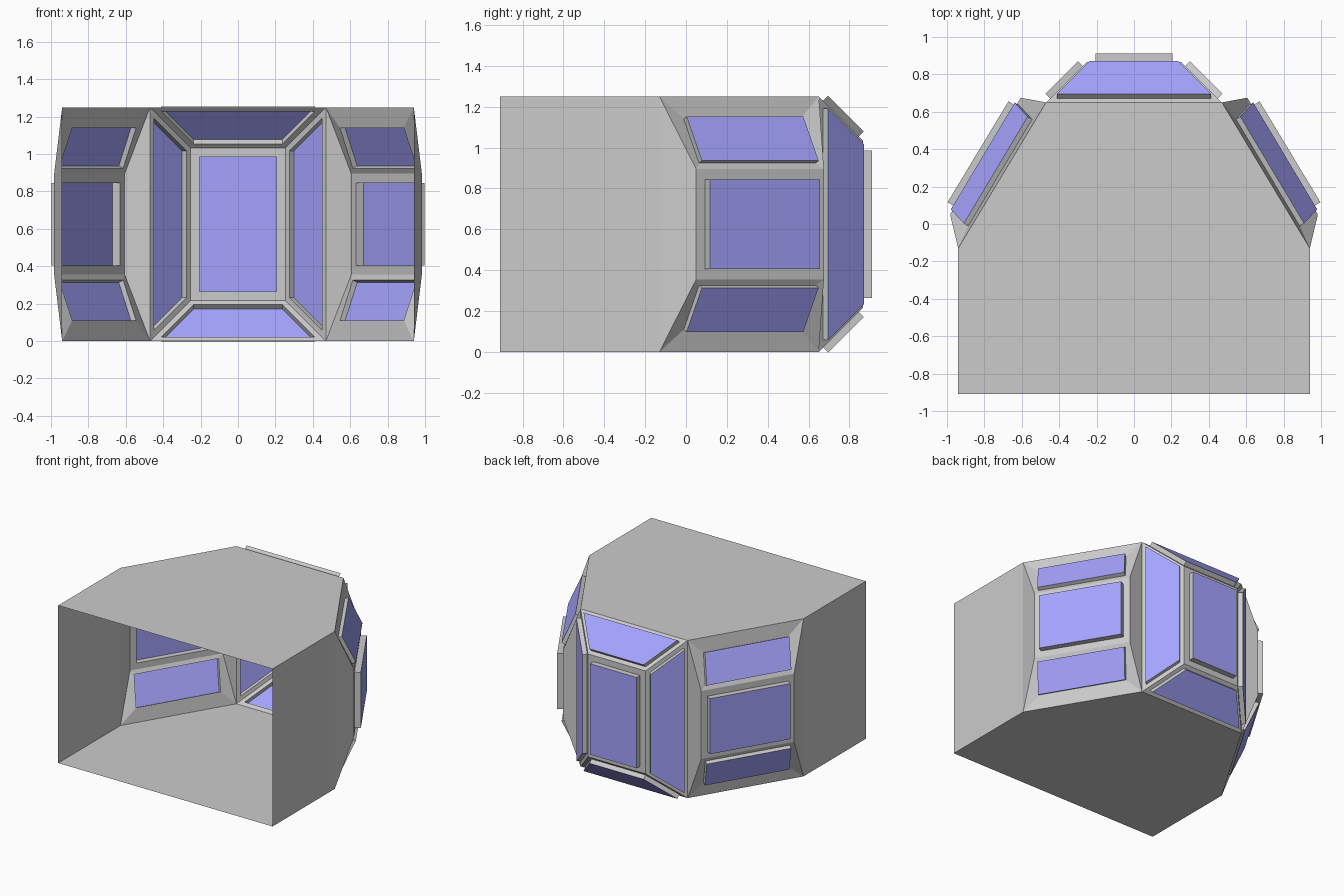
import bpy, bmesh
from mathutils import Vector

if "Cube" in bpy.data.objects:
    bpy.data.objects.remove(bpy.data.objects["Cube"])

H = 1.25
CENTRE = Vector((0, 0.1, H / 2))
hull, glass = bmesh.new(), bmesh.new()


def face(bm, pts):
    return bm.faces.new([bm.verts.new(p) for p in pts])


def inset(pts, d):
    """Shrink a convex polygon evenly by d."""
    out = []
    for i, p in enumerate(pts):
        a = (pts[i - 1] - p).normalized()
        b = (pts[(i + 1) % len(pts)] - p).normalized()
        out.append(p + (a + b) * d / a.cross(b).length)
    return out


def window(outer, depth, margin=0.0, inner=None):
    """Panel with a hole, a raised rim and a glass cap."""
    outer = [Vector(p) for p in outer]
    inner = [Vector(p) for p in inner] if inner else inset(outer, margin)
    n = (inner[1] - inner[0]).cross(inner[3] - inner[0]).normalized()
    mid = sum(inner, Vector()) / 4
    if n.dot(mid - CENTRE) < 0:
        n = -n
    cap = [p + n * depth for p in inner]
    for i in range(4):
        j = (i + 1) % 4
        face(hull, (outer[i], outer[j], inner[j], inner[i]))
        face(hull, (inner[i], inner[j], cap[j], cap[i]))
    f = face(glass, cap)
    f.normal_update()
    if f.normal.dot(n) < 0:
        f.normal_flip()


# floor and roof
plan = [(-0.94, -0.91), (0.94, -0.91), (0.94, -0.13),
        (0.47, 0.65), (-0.47, 0.65), (-0.94, -0.13)]
for z in (0, H):
    face(hull, [(x, y, z) for x, y in plan])

# nose: tapered ring of four windows around the end window
base = [(-0.47, 0.65, 0), (0.47, 0.65, 0), (0.47, 0.65, H), (-0.47, 0.65, H)]
tip = [(-0.253, 0.867, 0.217), (0.253, 0.867, 0.217),
       (0.253, 0.867, H - 0.217), (-0.253, 0.867, H - 0.217)]
for i in range(4):
    j = (i + 1) % 4
    window((base[i], base[j], tip[j], tip[i]), 0.035, 0.03)
window(tip, 0.044, 0.048)

# sides: plain wall, bulged plate and slanted windows
for s in (-1, 1):
    face(hull, [(s * 0.94, -0.91, 0), (s * 0.94, -0.13, 0), (s * 0.94, -0.13, H / 4),
                (s * 0.94, -0.13, H * 3 / 4), (s * 0.94, -0.13, H), (s * 0.94, -0.91, H)])
    ends = [((s * 0.94, -0.13), (s * 0.983, 0.05)), ((s * 0.47, 0.65), (s * 0.606, 0.675))]
    lo, hi = 0.355, H - 0.355
    (_, p), (_, q) = ends
    window([(*p, lo), (*q, lo), (*q, hi), (*p, hi)], 0.046, 0.05)
    for wall, plate in ends:
        face(hull, [(*wall, H / 4), (*wall, H * 3 / 4), (*plate, hi), (*plate, lo)])
    for flip in (False, True):
        def at(xy, z):
            return (*xy, H - z if flip else z)
        for wall, plate in ends:
            face(hull, [at(wall, H), at(wall, H * 3 / 4), at(plate, hi)])
        window([at(ends[0][0], H), at(ends[1][0], H), at(q, hi), at(p, hi)], 0.03,
               inner=[at((s * 0.886, -0.011), 1.14), at((s * 0.545, 0.56), 1.14),
                      at((s * 0.614, 0.635), 0.924), at((s * 0.956, 0.064), 0.924)])

# finished objects
blue = bpy.data.materials.new("blue_glass")
blue.diffuse_color = (0.38, 0.37, 1.0, 1)
blue.use_nodes = True
blue.node_tree.nodes["Principled BSDF"].inputs["Base Color"].default_value = blue.diffuse_color
bmesh.ops.remove_doubles(hull, verts=hull.verts, dist=0.0005)
bmesh.ops.recalc_face_normals(hull, faces=hull.faces)
for name, bm, mat in (("hull", hull, None), ("window_glass", glass, blue)):
    me = bpy.data.meshes.new(name)
    bm.to_mesh(me)
    bm.free()
    if mat:
        me.materials.append(mat)
    bpy.context.collection.objects.link(bpy.data.objects.new(name, me))
